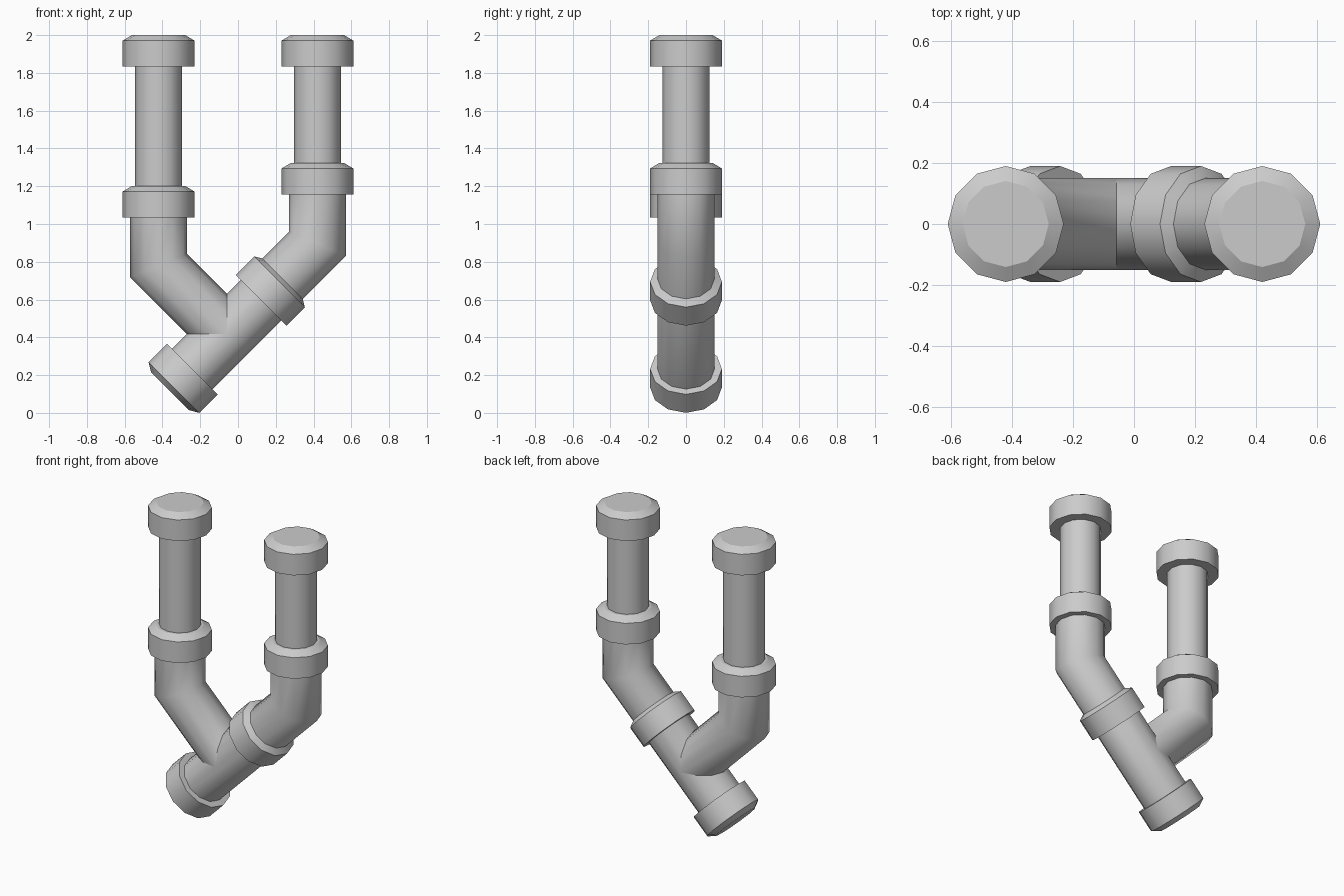
import bpy, bmesh, math
from mathutils import Vector

cube = bpy.data.objects.get("Cube")
if cube:
    bpy.data.objects.remove(cube, do_unlink=True)

SIDES = 12
PIPE, FITTING, COLLAR, RIM = 0.125, 0.151, 0.19, 0.141
COLUMN = 0.4205          # distance of the upright pipes from the centre
LENGTH, BEVEL = 0.138, 0.029

grey = bpy.data.materials.new("pipe_grey")
grey.use_nodes = True
colour = (0.6, 0.6, 0.6, 1)
grey.diffuse_color = colour
shader = next(n for n in grey.node_tree.nodes if n.type == 'BSDF_PRINCIPLED')
shader.inputs["Base Color"].default_value = colour
shader.inputs["Roughness"].default_value = 0.6


def sweep(name, path, radii):
    """Closed tube along an (x, z) path with mitred bends."""
    pts = [Vector((x, 0, z)) for x, z in path]
    bm = bmesh.new()
    rings = []
    for i, p in enumerate(pts):
        before = (p - pts[i - 1]).normalized() if i else None
        after = (pts[i + 1] - p).normalized() if i < len(pts) - 1 else None
        tangent = ((before or after) + (after or before)).normalized()
        mitre = 1 / tangent.dot(before or after)
        normal = Vector((tangent.z, 0, -tangent.x)) * mitre
        ring = []
        for k in range(SIDES):
            a = math.tau * k / SIDES
            offset = normal * math.cos(a) + Vector((0, math.sin(a), 0))
            ring.append(bm.verts.new(p + offset * radii[i]))
        rings.append(ring)
    for low, high in zip(rings, rings[1:]):
        for k in range(SIDES):
            n = (k + 1) % SIDES
            bm.faces.new((low[k], low[n], high[n], high[k])).smooth = True
    bm.faces.new(rings[0])
    bm.faces.new(rings[-1])
    bmesh.ops.recalc_face_normals(bm, faces=bm.faces[:])
    # Keep end caps and collar shoulders crisp
    for e in bm.edges:
        capped = any(len(f.verts) > 4 for f in e.link_faces)
        e.smooth = not capped and e.calc_face_angle() < math.radians(50)
    mesh = bpy.data.meshes.new(name)
    bm.to_mesh(mesh)
    bm.free()
    mesh.materials.append(grey)
    obj = bpy.data.objects.new(name, mesh)
    bpy.context.collection.objects.link(obj)
    return obj


def collar(name, start, direction):
    """Thick socket ring with a bevelled outer end."""
    d = Vector(direction).normalized()
    s = Vector(start)
    path = [s, s + d * LENGTH, s + d * (LENGTH + BEVEL)]
    sweep(name, path, [COLLAR, COLLAR, RIM])


# Diagonal main pipe turning up into the left column
sweep("main_pipe", [(-0.3, 0.1745), (COLUMN, 0.895), (COLUMN, 1.2)],
      [FITTING] * 3)
# Branch joining the main pipe at a right angle
sweep("branch_pipe", [(-COLUMN, 1.1), (-COLUMN, 0.78), (-0.0575, 0.417)],
      [FITTING] * 3)

# Collars on the diagonal
collar("bottom_end_cap", (-0.242, 0.2325), (-1, -1))
collar("middle_collar", (0.122, 0.5965), (1, 1))

# Upright pipes with a lower collar and a capped top
for side, x, base in (("right", -COLUMN, 1.034), ("left", COLUMN, 1.156)):
    collar(side + "_lower_collar", (x, base), (0, 1))
    sweep(side + "_upright_pipe", [(x, base + 0.1), (x, 1.9)], [PIPE] * 2)
    collar(side + "_top_cap", (x, 2 - LENGTH - BEVEL), (0, 1))
